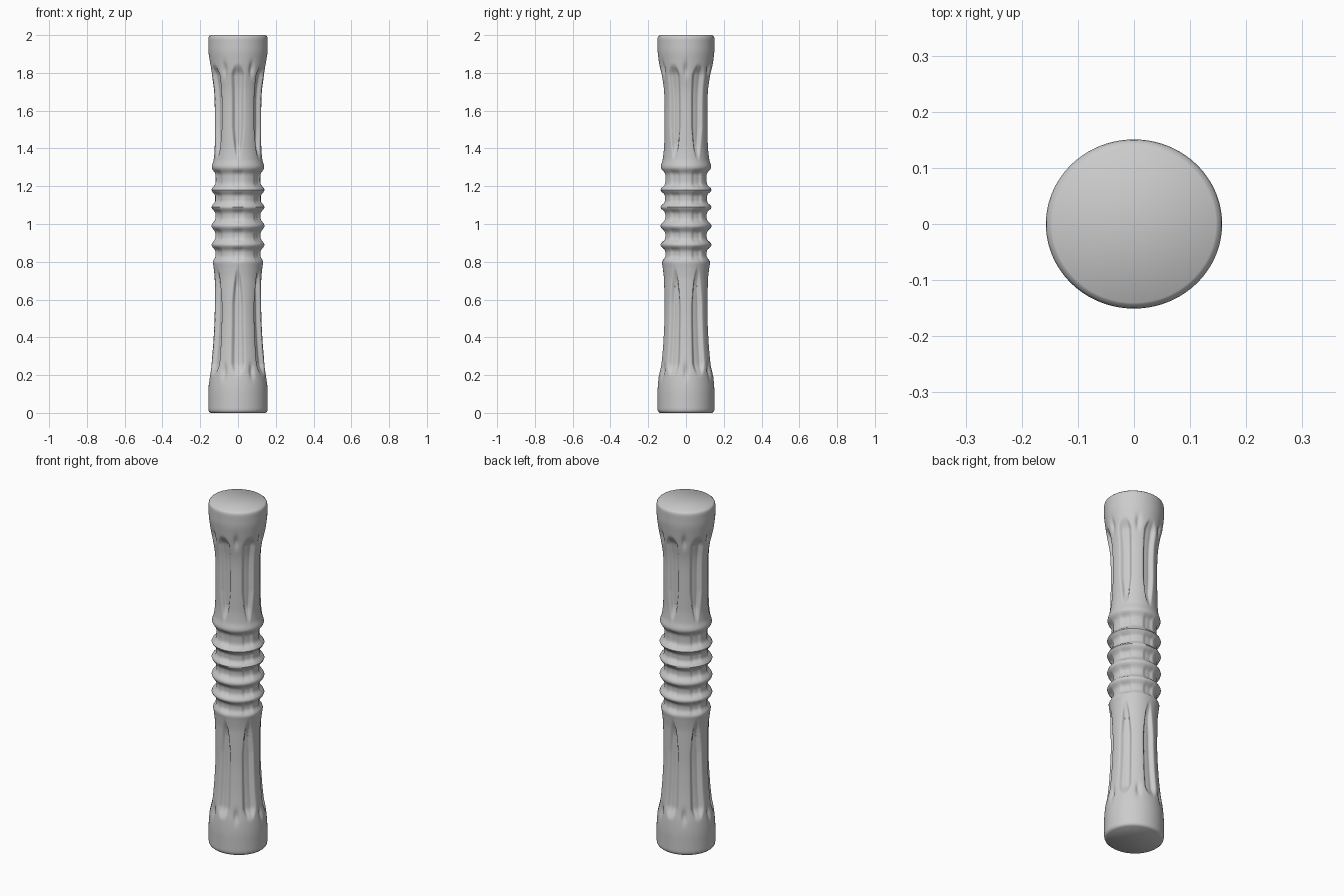
import bpy, bmesh, math

cube = bpy.data.objects.get("Cube")
if cube:
    bpy.data.objects.remove(cube)

# Silhouette: (height, radius)
PROFILE = [(0, .146), (.006, .153), (.02, .157), (.1, .157), (.18, .152), (.26, .141),
           (.38, .130), (.55, .123), (.7, .123), (.77, .129), (.80, .133), (.83, .119),
           (.86, .121), (.89, .141), (.92, .121), (.95, .119), (.99, .141), (1.03, .119),
           (1.06, .121), (1.09, .141), (1.12, .121), (1.15, .121), (1.18, .141),
           (1.21, .121), (1.26, .119), (1.30, .139), (1.34, .129), (1.42, .123),
           (1.6, .123), (1.71, .127), (1.80, .141), (1.86, .150), (1.93, .157),
           (1.98, .157), (1.994, .153), (2, .146)]
SEGMENTS, FLUTES, SQUASH = 192, 6, .96


def slope(i):
    a, b = PROFILE[max(i - 1, 0)], PROFILE[min(i + 1, len(PROFILE) - 1)]
    here = PROFILE[i][1]
    if (here - a[1]) * (b[1] - here) <= 0:
        return 0
    return (b[1] - a[1]) / (b[0] - a[0])


def radius(z):
    i = max(k for k in range(len(PROFILE) - 1) if PROFILE[k][0] <= z)
    (z0, r0), (z1, r1) = PROFILE[i], PROFILE[i + 1]
    h = z1 - z0
    t = (z - z0) / h
    blend = t * t * (3 - 2 * t)
    return (r0 + (r1 - r0) * blend + h * slope(i) * t * (1 - t) ** 2
            - h * slope(i + 1) * t * t * (1 - t))


def step(a, b, x):
    t = min(max((x - a) / (b - a), 0), 1)
    return t * t * (3 - 2 * t)


def carve(z, angle):
    """Depth of the long flutes, the small end dimples and the waist hollows."""
    pitch = 2 * math.pi / FLUTES
    off = abs((angle + math.pi / 2 + pitch / 2) % pitch - pitch / 2)
    between = pitch / 2 - off
    depth = 0
    for inner, outer in ((.78, .19), (1.33, 1.85)):
        t = (z - inner) / (outer - inner)
        if 0 < t < 1:
            width = .30 * min(1, t / .35) ** .6 * min(1, (1 - t) / .12) ** .5
            floor = step(0, .2, t) * step(0, .12, 1 - t)
            depth += .021 * floor * (1 - step(.45 * width, width, off))
        end = outer + (.03 if outer < 1 else -.03)
        depth += .011 * math.exp(-((z - end) / .035) ** 2 - (between / .09) ** 2)
    if .8 < z < 1.3:
        hollow = 1 - step(.119, .138, radius(z))
        depth += .007 * hollow * (1 - step(.12, .3, off))
    return depth


# Heights: fine rows along the body plus the rounded rims
heights = sorted({0, .003, .006, .012, .02, 1.98, 1.988, 1.994, 1.997, 2}
                 | {round(.03 + .01 * k, 3) for k in range(195)})

bm = bmesh.new()
rows = []
for z in heights:
    row = []
    for k in range(SEGMENTS):
        a = 2 * math.pi * k / SEGMENTS
        r = radius(z) - carve(z, a)
        row.append(bm.verts.new((r * math.cos(a), r * math.sin(a) * SQUASH, z)))
    rows.append(row)
for low, high in zip(rows, rows[1:]):
    for k in range(SEGMENTS):
        n = (k + 1) % SEGMENTS
        bm.faces.new((low[k], low[n], high[n], high[k]))
bm.faces.new(rows[0][::-1])
bm.faces.new(rows[-1])

mesh = bpy.data.meshes.new("fluted_handle")
bm.to_mesh(mesh)
bm.free()
handle = bpy.data.objects.new("fluted_handle", mesh)
bpy.context.collection.objects.link(handle)

# One plain grey
grey = bpy.data.materials.new("plain_grey")
grey.use_nodes = True
colour = (.6, .6, .6, 1)
grey.diffuse_color = colour
grey.node_tree.nodes["Principled BSDF"].inputs["Base Color"].default_value = colour
mesh.materials.append(grey)

bpy.context.view_layer.objects.active = handle
handle.select_set(True)
bpy.ops.object.shade_smooth_by_angle(angle=math.radians(50))
